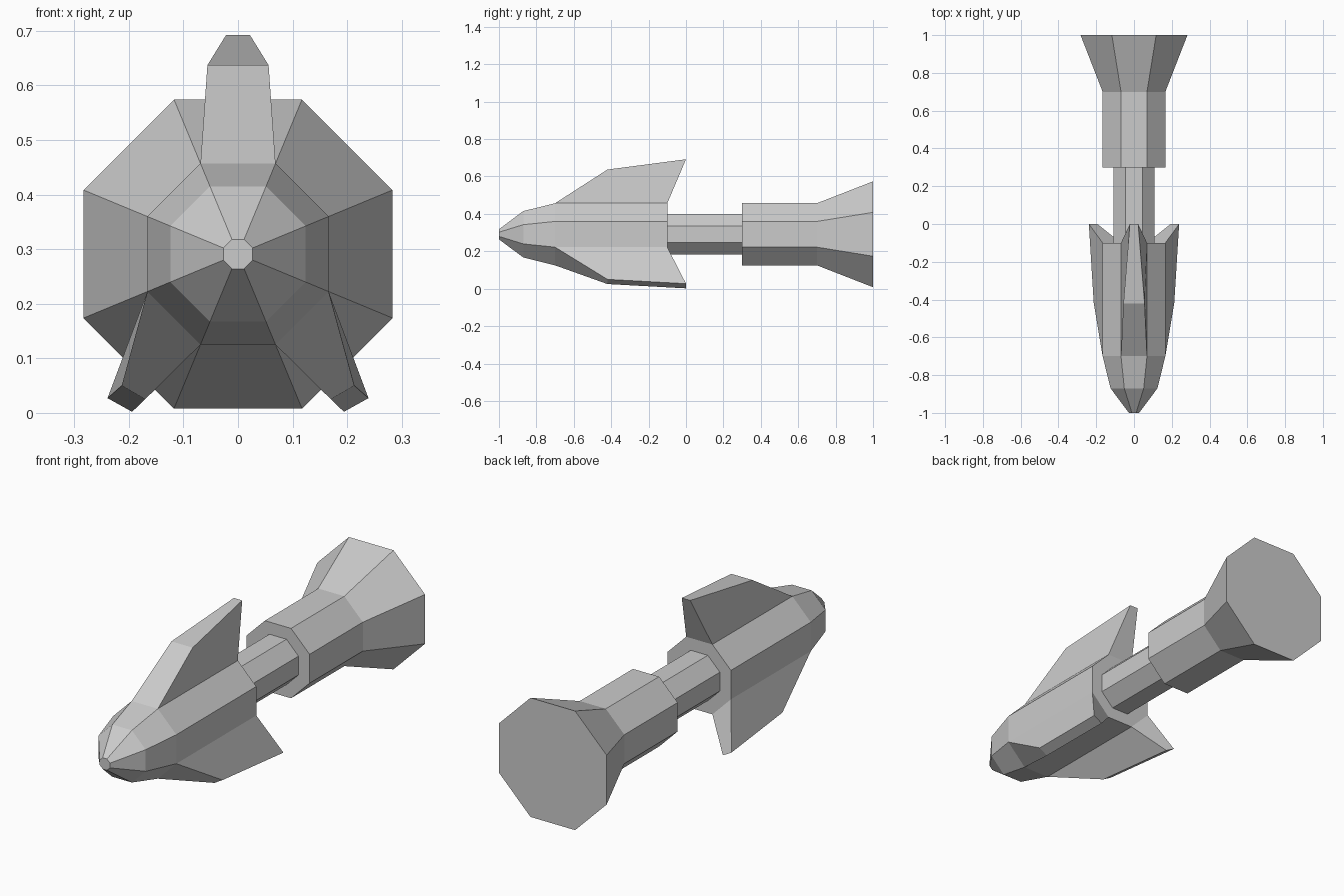
import bpy, bmesh, math

if "Cube" in bpy.data.objects:
    bpy.data.objects.remove(bpy.data.objects["Cube"])

AXIS_Z = 0.291
SIDES = 8


def loft(profile):
    """Closed octagonal loft along y; profile holds (y, centre-to-flat distance)."""
    bm = bmesh.new()
    rings = []
    for y, flat in profile:
        r = flat / math.cos(math.pi / SIDES)
        angles = [2 * math.pi * (i + 0.5) / SIDES for i in range(SIDES)]
        rings.append([bm.verts.new((r * math.cos(a), y, AXIS_Z + r * math.sin(a)))
                      for a in angles])
    for a, b in zip(rings, rings[1:]):
        for i in range(SIDES):
            j = (i + 1) % SIDES
            bm.faces.new((a[i], a[j], b[j], b[i]))
    bm.faces.new(rings[0])
    bm.faces.new(rings[-1])
    bmesh.ops.recalc_face_normals(bm, faces=bm.faces)
    return bm


def finish(bm, name):
    bmesh.ops.recalc_face_normals(bm, faces=bm.faces)
    mesh = bpy.data.meshes.new(name)
    bm.to_mesh(mesh)
    bm.free()
    obj = bpy.data.objects.new(name, mesh)
    bpy.context.collection.objects.link(obj)
    return obj


def extrude_fin(bm, direction, mid, tip):
    """Pull one long hull side into a fin; mid and tip are (x, z) pairs ordered by x."""
    side = max((f for f in bm.faces if abs(f.calc_center_median().y + 0.4) < 0.05),
               key=lambda f: f.normal.x * direction[0] + f.normal.z * direction[1])
    face = bmesh.ops.extrude_discrete_faces(bm, faces=[side])["faces"][0]
    verts = sorted(face.verts, key=lambda v: v.co.y)
    for pair, y, targets in ((verts[:2], -0.42, mid), (verts[2:], 0.0, tip)):
        for v, (x, z) in zip(sorted(pair, key=lambda v: v.co.x), targets):
            v.co = (x, y, z)


# Front hull with pointed nose and three fins
hull = loft([(-1.0, 0.027), (-0.87, 0.124), (-0.7, 0.166), (-0.1, 0.166)])
extrude_fin(hull, (0, 1), [(-0.056, 0.637), (0.056, 0.637)],
            [(-0.022, 0.692), (0.022, 0.692)])
low_mid = [(0.170, 0.025), (0.213, 0.050)]
low_tip = [(0.194, 0.002), (0.239, 0.027)]
extrude_fin(hull, (1, -1), low_mid, low_tip)
extrude_fin(hull, (-1, -1), [(-x, z) for x, z in reversed(low_mid)],
            [(-x, z) for x, z in reversed(low_tip)])
finish(hull, "finned_hull")

# Narrow connecting neck, sunk slightly into both neighbours
finish(loft([(-0.12, 0.108), (0.32, 0.108)]), "neck")

# Rear section with flared, closed end
finish(loft([(0.3, 0.166), (0.7, 0.166), (1.0, 0.283)]), "flared_tail")
